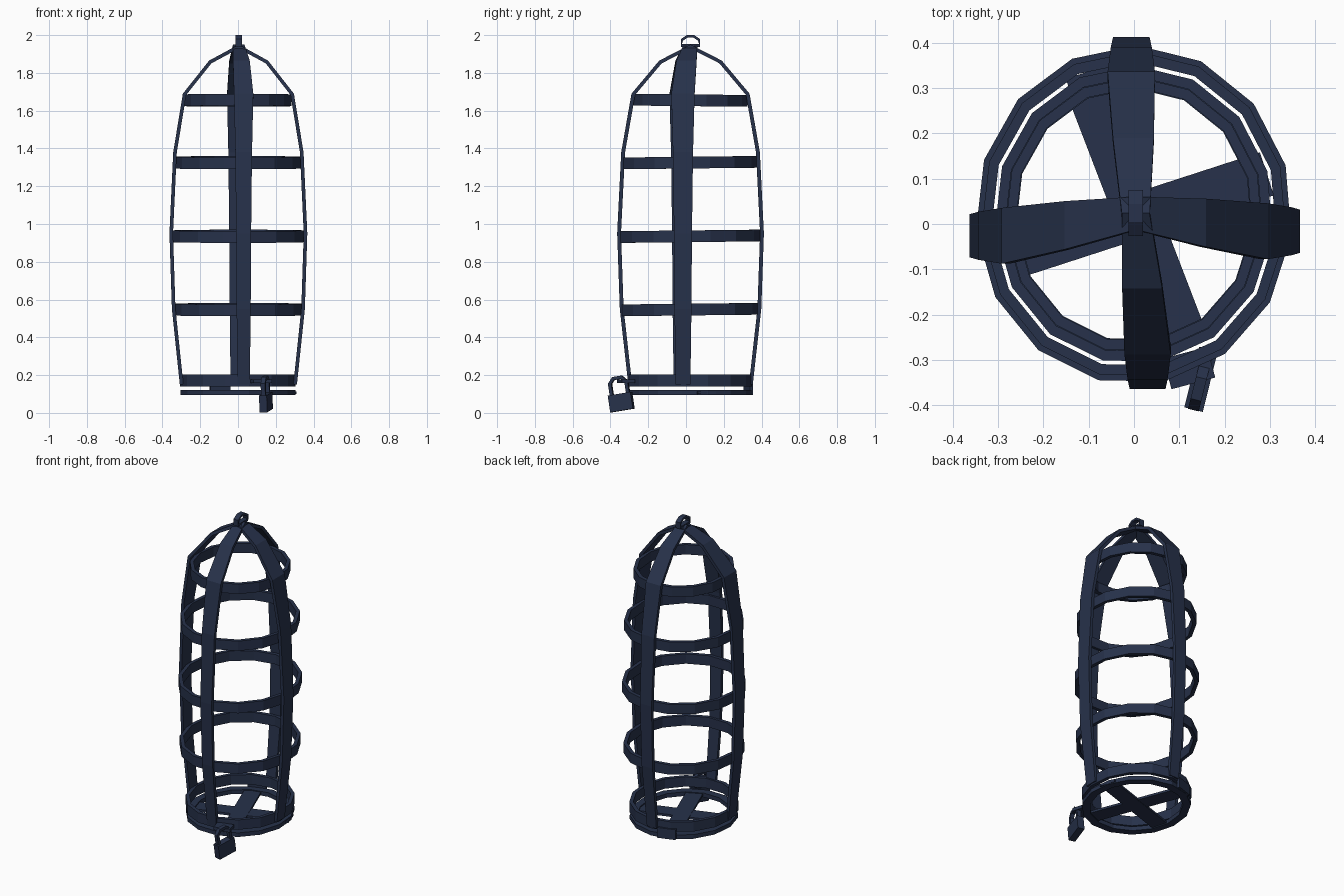
import bpy, bmesh, math
from mathutils import Vector, Matrix

if "Cube" in bpy.data.objects:
    bpy.data.objects.remove(bpy.data.objects["Cube"])

CY, SY = 0.02, 1.07   # centre and stretch of the slightly oval plan

iron = bpy.data.materials.new("dark_navy_iron")
iron.diffuse_color = (0.020, 0.031, 0.069, 1)
iron.use_nodes = True
iron.node_tree.nodes["Principled BSDF"].inputs["Base Color"].default_value = iron.diffuse_color


def finish(name, bm):
    bmesh.ops.recalc_face_normals(bm, faces=bm.faces)
    me = bpy.data.meshes.new(name)
    bm.to_mesh(me)
    bm.free()
    me.materials.append(iron)
    ob = bpy.data.objects.new(name, me)
    bpy.context.collection.objects.link(ob)
    return ob


def loft(name, sections, closed=False):
    """Skin a list of four-point cross-sections."""
    bm = bmesh.new()
    rows = [[bm.verts.new(p) for p in s] for s in sections]
    n = len(rows)
    for i in range(n if closed else n - 1):
        a, b = rows[i], rows[(i + 1) % n]
        for k in range(4):
            bm.faces.new((a[k], a[(k + 1) % 4], b[(k + 1) % 4], b[k]))
    if not closed:
        bm.faces.new(rows[0])
        bm.faces.new(rows[-1])
    return finish(name, bm)


def ring(name, r, z, height, thick, tilt=0.0, sides=15):
    secs = []
    for i in range(sides):
        a = math.radians(17) + math.tau * i / sides
        c, s = math.cos(a), math.sin(a)
        dz = tilt * s
        secs.append([(q * c, CY + q * SY * s, z + dz + h)
                     for q, h in ((r, -height / 2), (r, height / 2),
                                  (r - thick, height / 2), (r - thick, -height / 2))])
    loft(name, secs, closed=True)


def box(name, size, matrix):
    bm = bmesh.new()
    bmesh.ops.create_cube(bm, size=1)
    bmesh.ops.scale(bm, vec=size, verts=bm.verts)
    bm.transform(matrix)
    return finish(name, bm)


def strap(name, angle, shift, widen):
    """Bent flat bar: outer radius, height, width from bottom to apex."""
    path = [(0.308, 0.15, 0.070), (0.350, 0.55, 0.080), (0.363, 0.95, 0.085),
            (0.343, 1.38, 0.095), (0.292, 1.69, 0.110), (0.155, 1.865, 0.095),
            (0.0, 1.95, 0.065)]
    out = Vector((math.cos(angle), math.sin(angle), 0))
    side = Vector((-out.y, out.x, 0))
    t = 0.019
    secs = []
    for i, (r, z, w) in enumerate(path):
        p, q = path[max(i - 1, 0)], path[min(i + 1, len(path) - 1)]
        d = Vector((q[0] - p[0], q[1] - p[1])).normalized()
        ro, zo = r - t * d.y, z + t * d.x
        w *= widen
        lat = Vector(shift) * min(1, r / 0.29)
        pts = []
        for rr, zz, e in ((r, z, -w / 2), (r, z, w / 2), (ro, zo, w / 2), (ro, zo, -w / 2)):
            v = out * rr + side * e
            pts.append((v.x * 1.0 + lat.x + 0.004,
                        out.y * rr * SY + side.y * e + CY + lat.y + 0.004, zz))
        secs.append(pts)
    loft(name, secs)


# four bent straps meeting at the apex
strap("right_strap", 0, (0, -0.040, 0), 1.12)
strap("back_strap", math.pi / 2, (-0.010, 0, 0), 0.95)
strap("left_strap", math.pi, (-0.004, -0.050, 0), 1.12)
strap("front_strap", -math.pi / 2, (0.026, 0, 0), 0.93)

# horizontal hoops
for name, r, z, tilt in (("top_hoop", 0.285, 1.655, -0.003),
                         ("upper_hoop", 0.338, 1.325, 0.004),
                         ("middle_hoop", 0.350, 0.935, 0.004),
                         ("lower_hoop", 0.342, 0.547, 0.004),
                         ("bottom_hoop", 0.308, 0.172, 0.0)):
    ring(name, r, z, 0.062, 0.022, tilt)

# hinged floor: flat rim and crossed bars
ring("floor_rim", 0.306, 0.107, 0.026, 0.045)
for name, deg, dz in (("floor_bar_long", 18, 0), ("floor_bar_cross", 111, 0.002)):
    box(name, (0.60, 0.10, 0.014),
        Matrix.Translation((0.008, 0.018, 0.106 + dz)) @ Matrix.Rotation(math.radians(deg), 4, 'Z'))
a = math.radians(108)
box("floor_hinge", (0.018, 0.11, 0.065),
    Matrix.Translation((0.308 * math.cos(a), CY + 0.325 * math.sin(a), 0.128))
    @ Matrix.Rotation(a, 4, 'Z'))


def link(name, pts, wx, t, matrix, closed):
    """Square-section bar bent through points in the YZ plane."""
    n = len(pts)
    secs = []
    for i, (y, z) in enumerate(pts):
        p = pts[i - 1] if closed or i > 0 else pts[0]
        q = pts[(i + 1) % n] if closed or i < n - 1 else pts[-1]
        d = Vector((q[0] - p[0], q[1] - p[1])).normalized()
        ny, nz = -d.y * t / 2, d.x * t / 2
        secs.append([matrix @ Vector(v) for v in
                     ((-wx / 2, y + ny, z + nz), (wx / 2, y + ny, z + nz),
                      (wx / 2, y - ny, z - nz), (-wx / 2, y - ny, z - nz))])
    loft(name, secs, closed)


# hanging loop on the apex
link("hanging_loop", [(-0.048, 0.0), (-0.045, 0.030), (-0.018, 0.048), (0.018, 0.048),
                      (0.045, 0.030), (0.048, 0.0)],
     0.032, 0.014, Matrix.Translation((0.004, 0.024, 1.945)), True)

# padlock with its hasp
box("lock_hasp", (0.10, 0.07, 0.020),
    Matrix.Translation((0.122, -0.318, 0.168)) @ Matrix.Rotation(math.radians(15), 4, 'Z'))
lock = (Matrix.Translation((0.148, -0.343, 0.057))
        @ Matrix.Rotation(math.radians(-14), 4, 'Z') @ Matrix.Rotation(math.radians(9), 4, 'X'))
body = box("lock_body", (0.042, 0.125, 0.090), lock)
link("lock_shackle", [(-0.045, 0.04), (-0.045, 0.105), (-0.022, 0.130), (0.022, 0.130),
                      (0.045, 0.105), (0.045, 0.04)],
     0.024, 0.018, lock, False)
